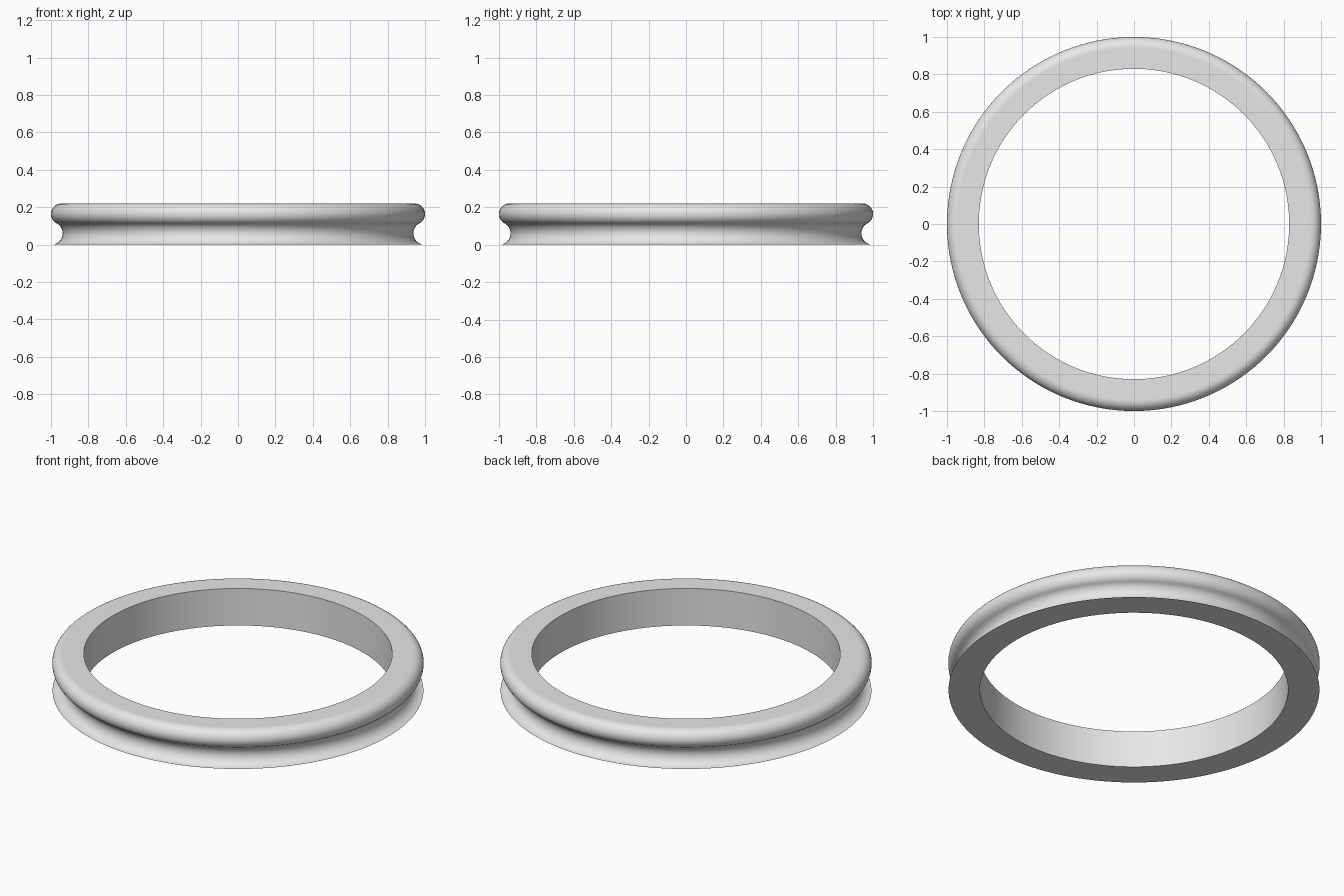
import bpy
import bmesh
from math import cos, sin, radians, pi

if "Cube" in bpy.data.objects:
    bpy.data.objects.remove(bpy.data.objects["Cube"])

SEGMENTS = 128
INNER_R = 0.83
HEIGHT = 0.22


def arc(cx, cz, r, start, end, steps):
    """Points (radius, height) along an arc, angles in degrees."""
    angles = [radians(start + (end - start) * i / steps) for i in range(steps + 1)]
    return [(cx + r * cos(a), cz + r * sin(a)) for a in angles]


# Cross-section: flat top, rounded bead, then a hollow flaring to the base
bead = arc(0.944, 0.164, 0.056, 90, -62.1, 18)
hollow = arc(0.9985, 0.061, 0.061, 117.9, 270, 18)
profile = [(INNER_R, 0), (INNER_R, HEIGHT), (0.938, HEIGHT)] + bead + hollow[1:]

# Revolve the closed cross-section around z
bm = bmesh.new()
rings = []
for r, z in profile:
    rings.append([bm.verts.new((r * cos(2 * pi * i / SEGMENTS),
                                r * sin(2 * pi * i / SEGMENTS), z))
                  for i in range(SEGMENTS)])
for k, ring in enumerate(rings):
    following = rings[(k + 1) % len(rings)]
    for i in range(SEGMENTS):
        j = (i + 1) % SEGMENTS
        bm.faces.new((ring[i], ring[j], following[j], following[i]))
bmesh.ops.recalc_face_normals(bm, faces=bm.faces)

mesh = bpy.data.meshes.new("moulded_ring")
bm.to_mesh(mesh)
bm.free()
ring_obj = bpy.data.objects.new("moulded_ring", mesh)
bpy.context.collection.objects.link(ring_obj)

# Plain grey finish
grey = bpy.data.materials.new("light_grey")
grey.diffuse_color = (0.8, 0.8, 0.8, 1)
grey.use_nodes = True
grey.node_tree.nodes["Principled BSDF"].inputs["Base Color"].default_value = grey.diffuse_color
mesh.materials.append(grey)

# Smooth curves, crisp rims
bpy.context.view_layer.objects.active = ring_obj
ring_obj.select_set(True)
bpy.ops.object.shade_smooth_by_angle(angle=radians(30))
